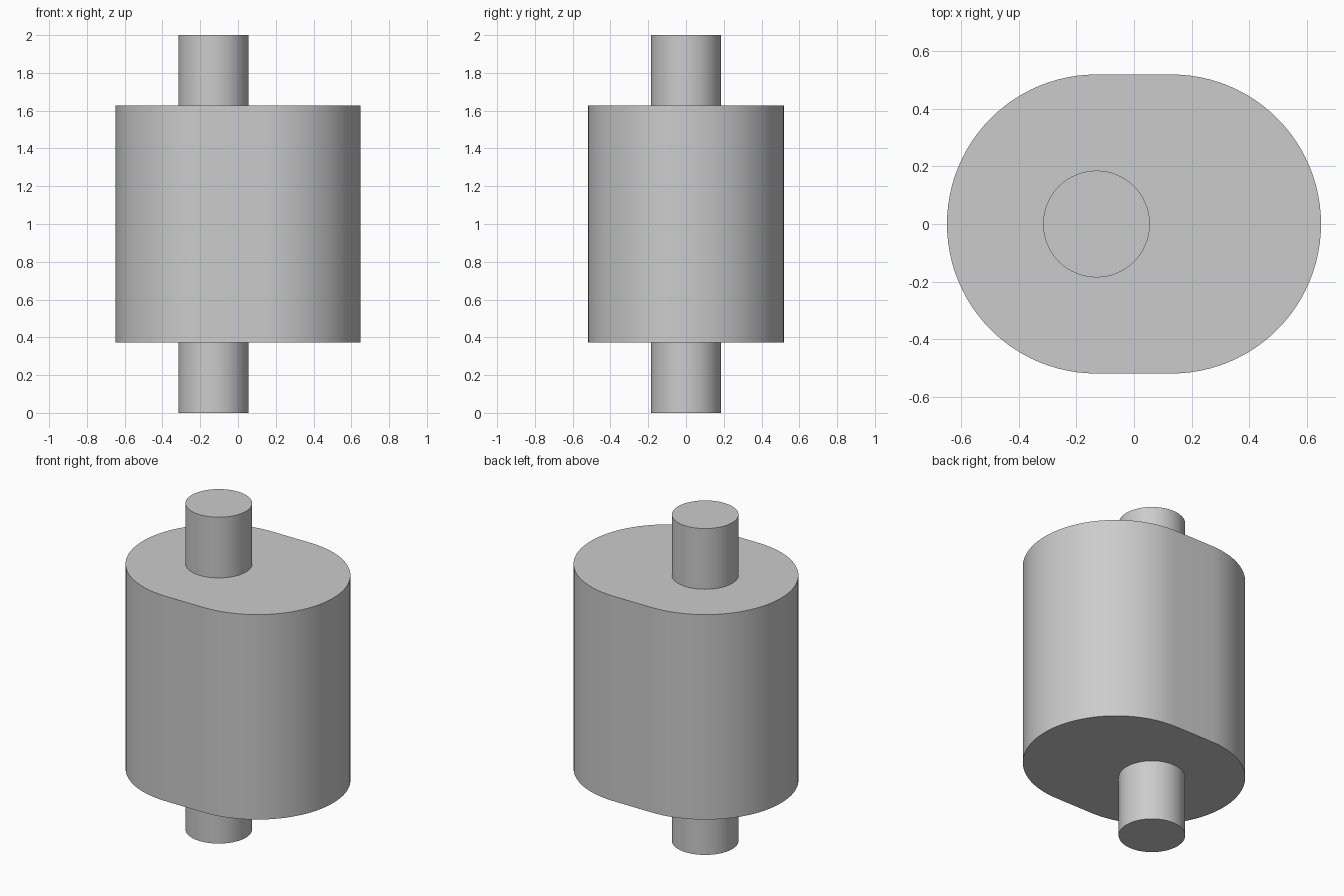
import bpy, bmesh, math

cube = bpy.data.objects.get("Cube")
if cube:
    bpy.data.objects.remove(cube, do_unlink=True)

# Single grey material
grey = bpy.data.materials.new("light_grey")
grey.use_nodes = True
grey.diffuse_color = (0.6, 0.6, 0.6, 1)
grey.node_tree.nodes["Principled BSDF"].inputs["Base Color"].default_value = (0.6, 0.6, 0.6, 1)


def arc(cx, radius, start, end, steps):
    """Points on an arc around (cx, 0), both ends included."""
    angles = [start + (end - start) * i / steps for i in range(steps + 1)]
    return [(cx + radius * math.cos(a), radius * math.sin(a)) for a in angles]


def prism(name, outline, z0, z1):
    """Extrude a closed outline from z0 to z1."""
    bm = bmesh.new()
    base = bm.faces.new([bm.verts.new((x, y, z0)) for x, y in outline])
    top = bmesh.ops.extrude_face_region(bm, geom=[base], use_keep_orig=True)["geom"]
    verts = [v for v in top if isinstance(v, bmesh.types.BMVert)]
    bmesh.ops.translate(bm, vec=(0, 0, z1 - z0), verts=verts)
    bmesh.ops.recalc_face_normals(bm, faces=bm.faces)
    mesh = bpy.data.meshes.new(name)
    bm.to_mesh(mesh)
    bm.free()
    mesh.materials.append(grey)
    obj = bpy.data.objects.new(name, mesh)
    bpy.context.collection.objects.link(obj)
    bpy.ops.object.select_all(action='DESELECT')
    obj.select_set(True)
    bpy.context.view_layer.objects.active = obj
    bpy.ops.object.shade_smooth_by_angle(angle=math.radians(30))
    return obj


OFFSET = 0.13
BODY_RADIUS = 0.518
SHAFT_RADIUS = 0.185
BOTTOM, TOP, HEIGHT = 0.372, 1.628, 2.0

# Body: two half rounds joined by flat sides
half = math.pi / 2
outline = (arc(OFFSET, BODY_RADIUS, -half, half, 48)
           + arc(-OFFSET, BODY_RADIUS, half, 3 * half, 48))
prism("cam_body", outline, BOTTOM, TOP)

# Off-centre shaft stubs above and below the body
circle = arc(-OFFSET, SHAFT_RADIUS, 0, 2 * math.pi, 64)[:-1]
prism("lower_shaft", circle, 0, BOTTOM)
prism("upper_shaft", circle, TOP, HEIGHT)
